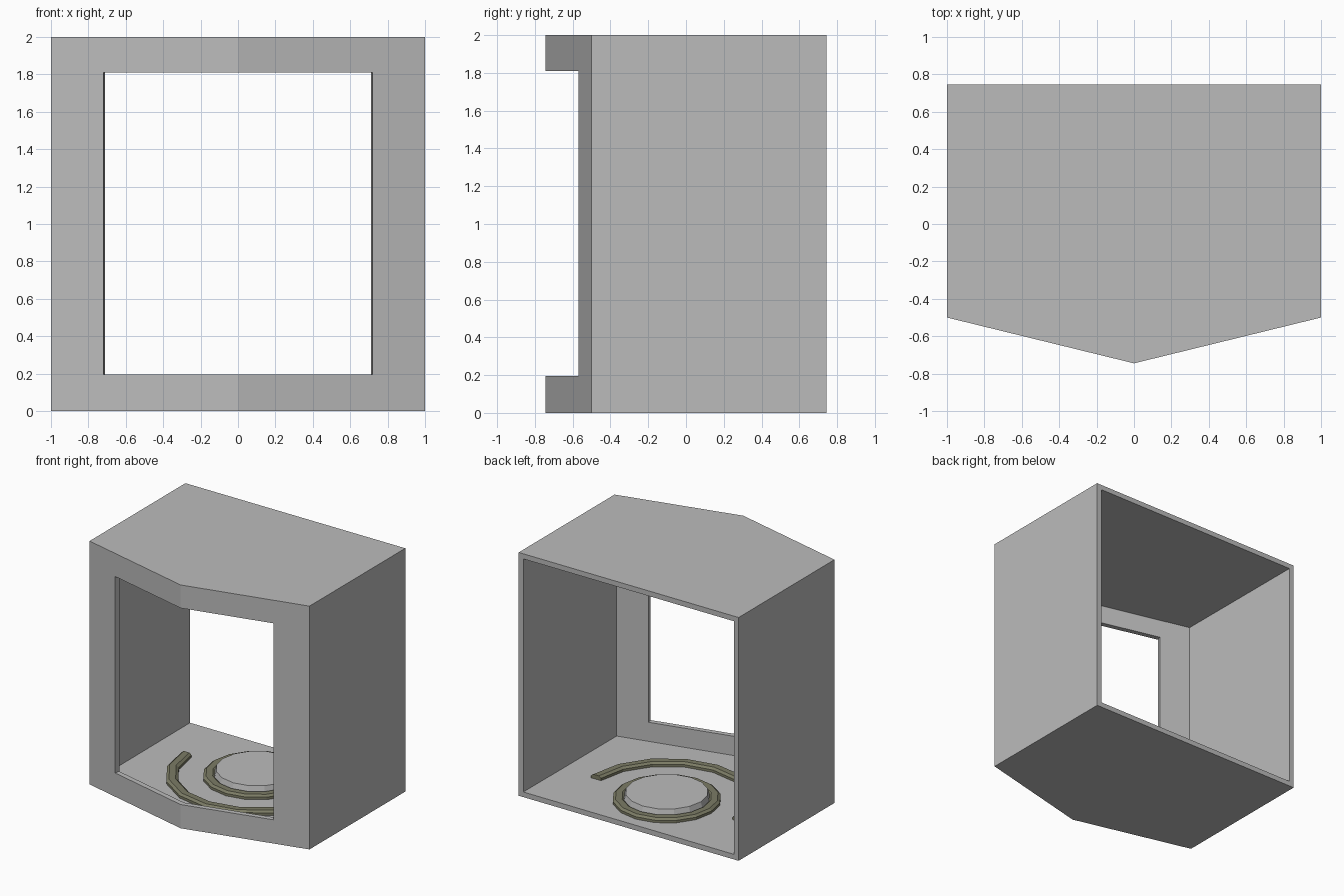
import bpy, bmesh, math

if "Cube" in bpy.data.objects:
    bpy.data.objects.remove(bpy.data.objects["Cube"], do_unlink=True)

HALF, BACK, SHOULDER, TIP, HEIGHT = 1.0, 0.745, -0.5, -0.745, 2.0
WALL = 0.042
OPEN_X, OPEN_LOW, OPEN_HIGH = 0.72, 0.195, 1.81
HOB_Y = 0.25
SIDES = 16


def material(name, colour):
    mat = bpy.data.materials.new(name)
    mat.use_nodes = True
    mat.diffuse_color = (*colour, 1)
    bsdf = next(n for n in mat.node_tree.nodes if n.type == 'BSDF_PRINCIPLED')
    bsdf.inputs["Base Color"].default_value = (*colour, 1)
    return mat


grey = material("light grey", (0.5, 0.5, 0.5))
olive = material("dull olive", (0.2, 0.2, 0.13))


def finish(name, bm, mat):
    bmesh.ops.remove_doubles(bm, verts=bm.verts, dist=1e-5)
    bmesh.ops.recalc_face_normals(bm, faces=bm.faces)
    top = max(bm.faces, key=lambda f: f.calc_center_median().z)
    if top.normal.z < 0:
        bmesh.ops.reverse_faces(bm, faces=bm.faces)
    mesh = bpy.data.meshes.new(name)
    bm.to_mesh(mesh)
    bm.free()
    mesh.materials.append(mat)
    obj = bpy.data.objects.new(name, mesh)
    bpy.context.collection.objects.link(obj)
    return obj


def front_y(x):
    return TIP + (SHOULDER - TIP) * abs(x) / HALF


def add_face(bm, points):
    bm.faces.new([bm.verts.new(p) for p in points])


# Open-backed cabinet with a pointed front and a wide opening
bm = bmesh.new()
outline = [(-HALF, BACK), (-HALF, SHOULDER), (0, TIP), (HALF, SHOULDER), (HALF, BACK)]
for z in (0, HEIGHT):
    add_face(bm, [(x, y, z) for x, y in outline])
for side in (-1, 1):
    edge, jamb = side * HALF, side * OPEN_X
    add_face(bm, [(edge, BACK, 0), (edge, SHOULDER, 0),
                  (edge, SHOULDER, HEIGHT), (edge, BACK, HEIGHT)])
    panels = [[(edge, 0), (edge, HEIGHT), (jamb, OPEN_HIGH), (jamb, OPEN_LOW)]]
    for outer, inner in ((0, OPEN_LOW), (HEIGHT, OPEN_HIGH)):
        panels.append([(edge, outer), (0, outer), (0, inner), (jamb, inner)])
    for panel in panels:
        add_face(bm, [(x, front_y(x), z) for x, z in panel])
cabinet = finish("cabinet_shell", bm, grey)
solid = cabinet.modifiers.new("wall thickness", 'SOLIDIFY')
solid.thickness = WALL
solid.offset = -1
solid.use_even_offset = True
solid.use_quality_normals = True


def bevelled_band(name, radius, start, sweep, steps):
    """Sweep a low bevelled section around the hob centre."""
    section = [(-.045, 0), (-.045, .02), (-.025, .035),
               (.025, .035), (.045, .02), (.045, 0)]
    bm = bmesh.new()
    rings = []
    for i in range(steps + 1):
        a = start + sweep * i / steps
        rings.append([((radius + r) * math.cos(a), HOB_Y + (radius + r) * math.sin(a),
                       WALL + z) for r, z in section])
    n = len(section)
    for p, q in zip(rings, rings[1:]):
        for j in range(n):
            k = (j + 1) % n
            add_face(bm, [p[j], p[k], q[k], q[j]])
    if sweep < 2 * math.pi - 0.01:
        add_face(bm, rings[0])
        add_face(bm, rings[-1])
    return finish(name, bm, olive)


# Full ring around the disc and a half ring in front of it
bevelled_band("inner_ring", 0.362, 0, 2 * math.pi, SIDES)
bevelled_band("front_arc", 0.643, math.pi, math.pi, SIDES // 2)

# Raised round disc
bm = bmesh.new()
bmesh.ops.create_cone(bm, cap_ends=True, segments=SIDES, radius1=0.33, radius2=0.31, depth=0.07)
bmesh.ops.translate(bm, verts=bm.verts, vec=(0, HOB_Y, WALL + 0.035))
finish("round_disc", bm, grey)
